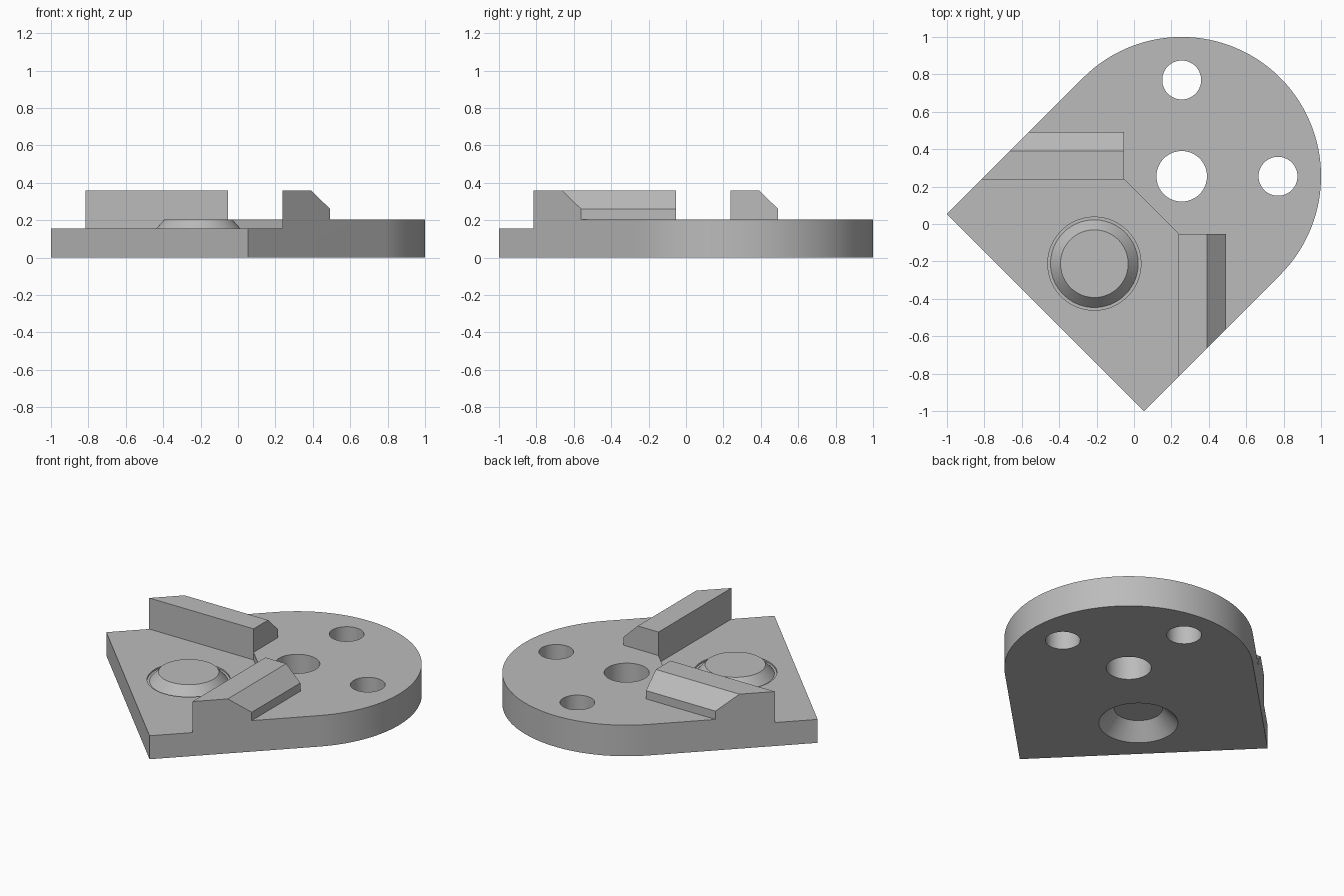
import bpy, bmesh, math
from mathutils import Vector

cube = bpy.data.objects.get("Cube")
if cube:
    bpy.data.objects.remove(cube, do_unlink=True)

grey = bpy.data.materials.new("neutral grey")
grey.use_nodes = True
COLOUR = (0.5, 0.5, 0.5, 1)
grey.diffuse_color = COLOUR
grey.node_tree.nodes["Principled BSDF"].inputs["Base Color"].default_value = COLOUR


def make_object(name, bm):
    bmesh.ops.recalc_face_normals(bm, faces=bm.faces)
    mesh = bpy.data.meshes.new(name)
    bm.to_mesh(mesh)
    bm.free()
    mesh.materials.append(grey)
    obj = bpy.data.objects.new(name, mesh)
    bpy.context.collection.objects.link(obj)
    return obj


def prism(name, outline, sweep):
    """Extrude a closed outline along a vector."""
    bm = bmesh.new()
    face = bm.faces.new([bm.verts.new(p) for p in outline])
    new = bmesh.ops.extrude_face_region(bm, geom=[face])["geom"]
    verts = [v for v in new if isinstance(v, bmesh.types.BMVert)]
    bmesh.ops.translate(bm, verts=verts, vec=Vector(sweep))
    # the starting face is kept by the extrusion when it has no neighbours
    bmesh.ops.holes_fill(bm, edges=bm.edges)
    return make_object(name, bm)


def frustum(name, x, y, z0, z1, r0, r1, sides=96):
    bm = bmesh.new()
    bmesh.ops.create_cone(bm, cap_ends=True, segments=sides,
                          radius1=r0, radius2=r1, depth=z1 - z0)
    bmesh.ops.translate(bm, verts=bm.verts, vec=(x, y, (z0 + z1) / 2))
    return make_object(name, bm)


def combine(target, tool, operation):
    """Apply a boolean and discard the tool."""
    mod = target.modifiers.new(operation.lower(), 'BOOLEAN')
    mod.operation, mod.solver, mod.object = operation, 'EXACT', tool
    bpy.context.view_layer.objects.active = target
    bpy.ops.object.modifier_apply(modifier=mod.name)
    bpy.data.objects.remove(tool, do_unlink=True)


TOP, FLOOR, RAIL_TOP = 0.205, 0.155, 0.36
HUB, RADIUS = 0.255, 0.745
INNER, END = 0.238, -0.053

# Oversized slab, trimmed to the footprint further on
base = prism("base_plate", [(-2, -2, 0), (2, -2, 0), (2, 2, 0), (-2, 2, 0)], (0, 0, TOP))

# Two chamfered rails, mirrored across the diagonal
section = [(0.2, 0.1), (0.493, 0.1), (0.493, 0.26), (0.39, RAIL_TOP), (0.2, RAIL_TOP)]
combine(base, prism("left_rail", [(u, END, z) for u, z in section], (0, -1.5, 0)), 'UNION')
combine(base, prism("right_rail", [(END, u, z) for u, z in section], (-1.5, 0, 0)), 'UNION')

# Lowered floor between the rails
recess = [(-2, -2), (INNER, -2), (INNER, END), (END, INNER), (-2, INNER)]
combine(base, prism("recess", [(x, y, FLOOR) for x, y in recess], (0, 0, 1)), 'DIFFERENCE')

# Footprint: round back end with tangent sides and a square front
corner = RADIUS * math.sqrt(2) - 1
footprint = [(-1, corner, -0.1), (corner, -1, -0.1)]
for i in range(97):
    a = -math.pi / 4 + math.pi * i / 96
    footprint.append((HUB + RADIUS * math.cos(a), HUB + RADIUS * math.sin(a), -0.1))
combine(base, prism("footprint", footprint, (0, 0, 1)), 'INTERSECT')

# Through holes
for x, y, r in ((HUB, HUB, 0.135), (HUB, 0.77, 0.104), (0.77, HUB, 0.104)):
    combine(base, frustum("hole", x, y, -0.1, 0.5, r, r), 'DIFFERENCE')

# Raised boss in a shallow groove, with a conical pocket underneath
B = -0.212
combine(base, frustum("groove", B, B, 0.145, 0.5, 0.249, 0.249), 'DIFFERENCE')
combine(base, frustum("boss", B, B, 0.125, TOP, 0.252, 0.181), 'UNION')
combine(base, frustum("pocket", B, B, -0.01, 0.1, 0.246, 0.145), 'DIFFERENCE')

# Smooth curved walls, keep edges sharp
bpy.ops.object.select_all(action='DESELECT')
base.select_set(True)
bpy.context.view_layer.objects.active = base
bpy.ops.object.shade_smooth_by_angle(angle=math.radians(25))
